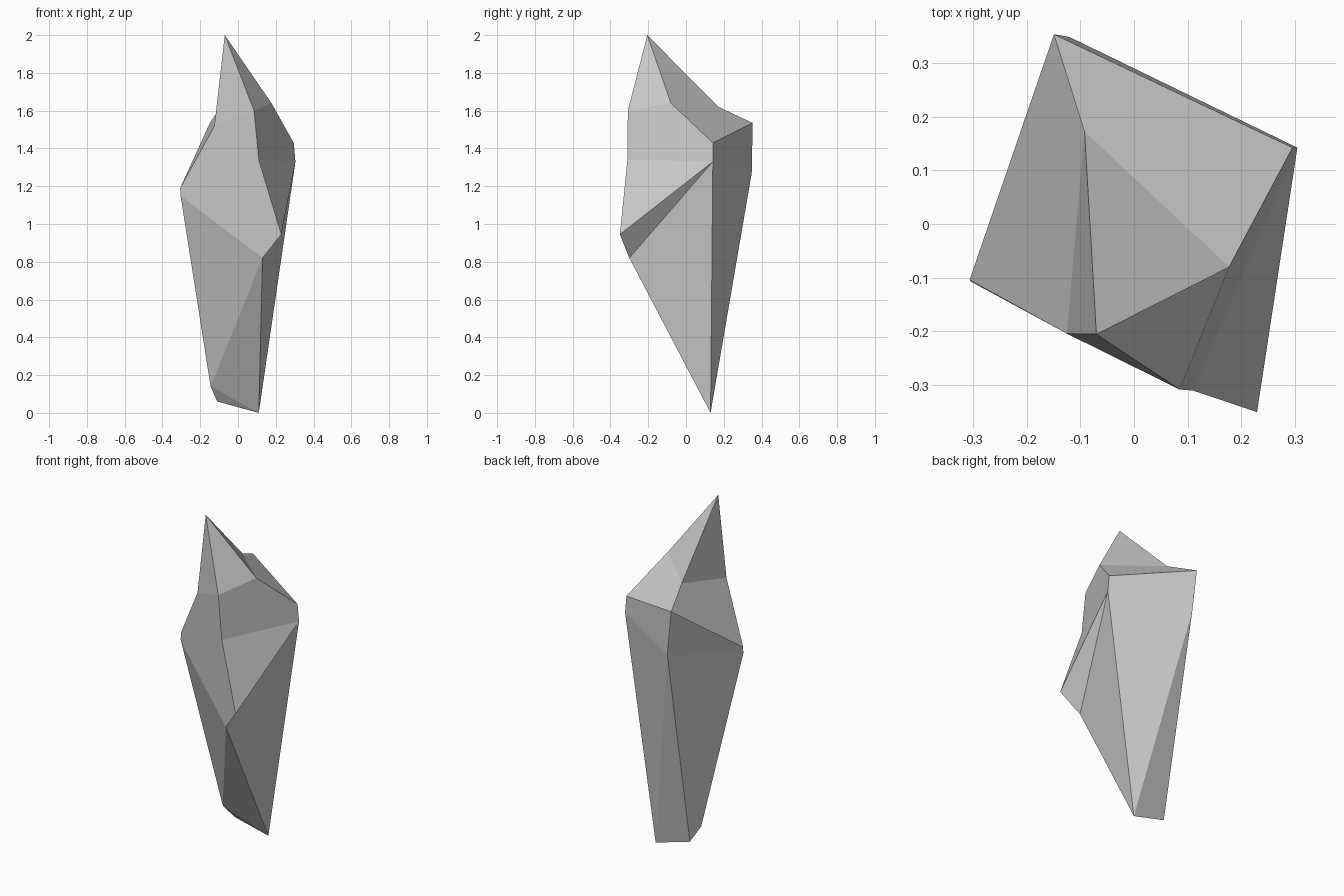
import bpy, bmesh

if "Cube" in bpy.data.objects:
    bpy.data.objects.remove(bpy.data.objects["Cube"])

# Corner points of the stone shard, grouped by height
P = {
    # tip and shoulders
    'tip': (-0.07, -0.205, 2.0),
    'H': (0.177, -0.08, 1.64), 'I': (-0.092, 0.172, 1.62),
    'D': (0.085, -0.308, 1.60), 'Q': (-0.125, -0.204, 1.52),
    # wide middle: back, right, left and front corners
    'A': (-0.149, 0.353, 1.535), 'A2': (-0.12, 0.348, 1.27),
    'B': (0.295, 0.142, 1.43), 'B2': (0.304, 0.142, 1.33),
    'C': (-0.306, -0.104, 1.19), 'C2': (-0.304, -0.107, 1.15),
    'E': (0.11, -0.31, 1.34), 'F': (0.229, -0.35, 0.945), 'G': (0.13, -0.30, 0.82),
    # foot
    'J': (0.11, 0.13, 0.0), 'K': (-0.145, 0.063, 0.14), 'L': (-0.11, 0.12, 0.06),
}

# Flat facets, from the tip down to the foot
FACETS = [
    'tip Q D', 'tip D H', 'tip H I', 'tip I Q',
    'I H B A', 'Q I A C',
    'D H B B2 E', 'C C2 G F E D Q',
    'E B2 F', 'F B2 G', 'G B2 J',
    'B A A2 B2', 'A C C2 A2',
    'B2 A2 J', 'A2 L J', 'A2 C2 K', 'A2 K L',
    'C2 G K', 'K G J', 'K J L',
]

bm = bmesh.new()
v = {name: bm.verts.new(co) for name, co in P.items()}
for facet in FACETS:
    bm.faces.new([v[n] for n in facet.split()])
bmesh.ops.recalc_face_normals(bm, faces=bm.faces)

mesh = bpy.data.meshes.new('stone_shard')
bm.to_mesh(mesh)
bm.free()
bpy.context.collection.objects.link(bpy.data.objects.new('stone_shard', mesh))
